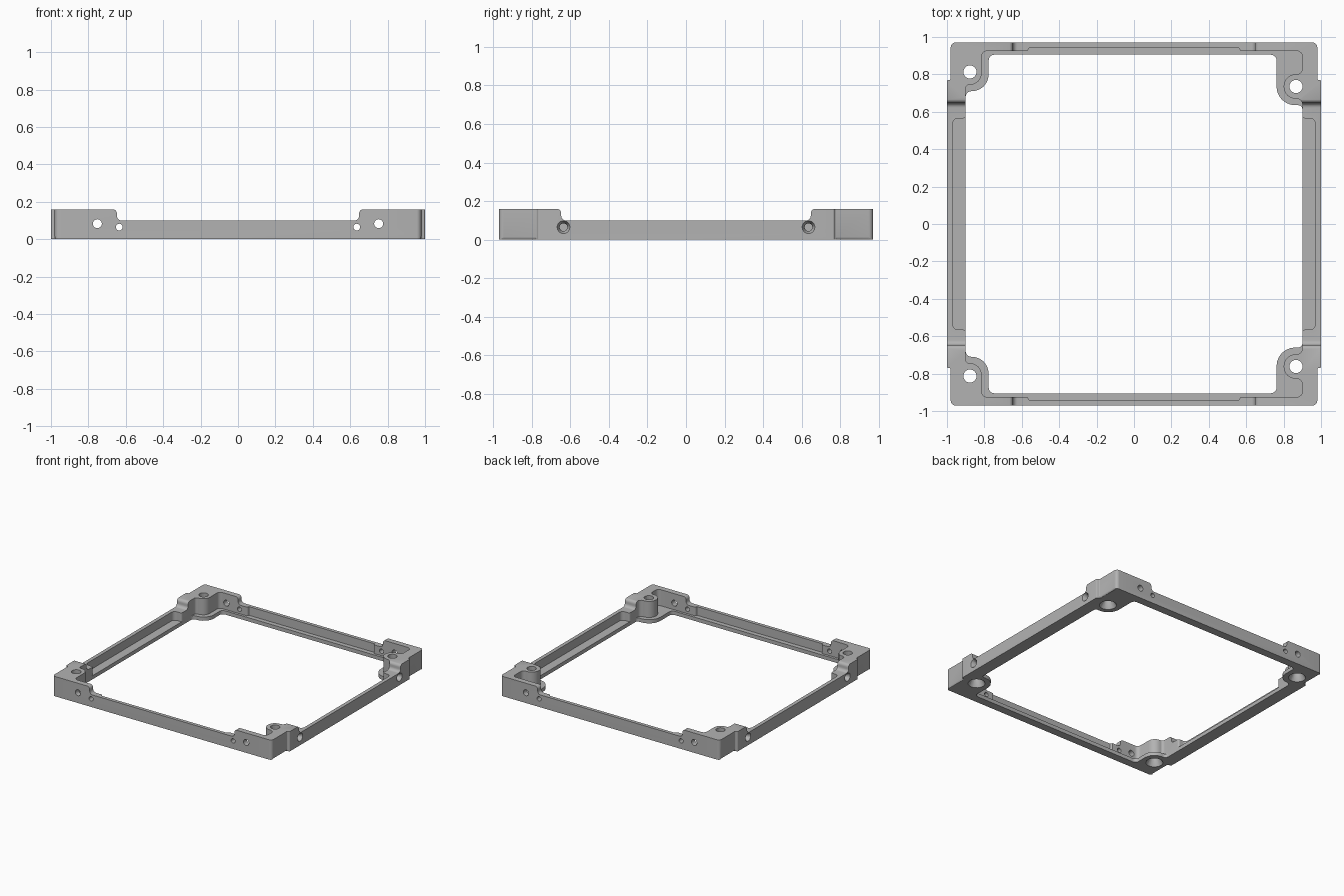
import bpy, bmesh, math
from mathutils import Vector, Matrix

cube = bpy.data.objects.get("Cube")
if cube:
    bpy.data.objects.remove(cube, do_unlink=True)

HEIGHT, RAIL, LEDGE = 0.16, 0.10, 0.03


def rounded(points, steps=6):
    """Polygon from (x, y, radius) corners, each filleted by its radius."""
    out = []
    for i, (x, y, r) in enumerate(points):
        p = Vector((x, y))
        a = (Vector(points[i - 1][:2]) - p).normalized()
        b = (Vector(points[(i + 1) % len(points)][:2]) - p).normalized()
        if r <= 0:
            out.append(p)
            continue
        half = a.angle(b) / 2
        centre = p + (a + b).normalized() * (r / math.sin(half))
        start = p + a * (r / math.tan(half)) - centre
        end = p + b * (r / math.tan(half)) - centre
        turn = end.angle_signed(start)
        for k in range(steps + 1):
            out.append(centre + Matrix.Rotation(turn * k / steps, 2) @ start)
    return out


def prism(name, outline, low, high, place):
    """Extrude an outline; place maps (u, v, w) to x, y, z."""
    bm = bmesh.new()
    bottom = [bm.verts.new(place(p.x, p.y, low)) for p in outline]
    top = [bm.verts.new(place(p.x, p.y, high)) for p in outline]
    bm.faces.new(bottom)
    bm.faces.new(top)
    n = len(outline)
    for i in range(n):
        j = (i + 1) % n
        bm.faces.new((bottom[i], bottom[j], top[j], top[i]))
    bmesh.ops.recalc_face_normals(bm, faces=bm.faces)
    return finish(name, bm)


def finish(name, bm):
    mesh = bpy.data.meshes.new(name)
    bm.to_mesh(mesh)
    bm.free()
    obj = bpy.data.objects.new(name, mesh)
    bpy.context.collection.objects.link(obj)
    return obj


def drill(name, start, end, r1, r2):
    """Cylinder or cone cutter between two points."""
    a, b = Vector(start), Vector(end)
    bm = bmesh.new()
    spin = (b - a).to_track_quat('Z', 'Y').to_matrix().to_4x4()
    bmesh.ops.create_cone(bm, cap_ends=True, segments=24, radius1=r1, radius2=r2,
                          depth=(b - a).length,
                          matrix=Matrix.Translation((a + b) / 2) @ spin)
    return finish(name, bm)


def cut(target, cutter):
    cutter.hide_render = True
    mod = target.modifiers.new("cut", 'BOOLEAN')
    mod.operation, mod.solver, mod.object = 'DIFFERENCE', 'EXACT', cutter
    bpy.context.view_layer.objects.active = target
    bpy.ops.object.modifier_apply(modifier=mod.name)
    bpy.data.objects.remove(cutter, do_unlink=True)


def flip(points):
    return [(x, -y, r) for x, y, r in reversed(points)]


def upright(u, v, w):
    return (u, v, w)


# Outer block, with its four corners stepped in at the sides
quarter = [(1.0, 0.77, 0.009), (0.98, 0.77, 0.009), (0.98, 0.97, 0.025)]
right = flip(quarter) + quarter
outer = right + [(-x, y, r) for x, y, r in reversed(right)]
frame = prism("corner_frame", rounded(outer), 0, HEIGHT, upright)

# Rounded lower edges on the stepped-in corner sides
bm = bmesh.new()
bm.from_mesh(frame.data)
lower = [e for e in bm.edges
         if all(v.co.z < 0.001 and abs(abs(v.co.x) - 0.98) < 0.001 for v in e.verts)]
bmesh.ops.bevel(bm, geom=lower, offset=0.015, segments=3, profile=0.5, affect='EDGES')
bm.to_mesh(frame.data)
bm.free()


# Opening above the ledge, wrapping round the screw bosses
def boss_side(s):
    return [(0.97, 0.565, 0.03), (0.9, 0.565, 0.015), (0.9, 0.67 + s, 0.03),
            (0.8, 0.67 + s, 0.064), (0.8, 0.8 + s, 0.064), (0.9, 0.8 + s, 0.03),
            (0.9, 0.925, 0.03), (0.57, 0.925, 0.004), (0.56, 0.942, 0.004)]


solid_side = [(-0.56, 0.942, 0.004), (-0.57, 0.925, 0.004), (-0.815, 0.925, 0.03),
              (-0.815, 0.745, 0.06), (-0.9, 0.745, 0.02),
              (-0.9, 0.565, 0.015), (-0.97, 0.565, 0.03)]
upper = (boss_side(0) + solid_side + flip(solid_side) + flip(boss_side(0.027)))
cut(frame, prism("upper_opening", rounded(upper), LEDGE, 0.3, upright))


# Main opening through the ledge
def lobe_right(s):
    return [(0.9, 0.635 + s, 0.02), (0.762, 0.635 + s, 0.1), (0.762, 0.905, 0.03)]


lobe_left = [(-0.777, 0.905, 0.03), (-0.777, 0.71, 0.09), (-0.9, 0.71, 0.03)]
lower = lobe_right(0) + lobe_left + flip(lobe_left) + flip(lobe_right(0.025))
cut(frame, prism("main_opening", rounded(lower), -0.1, 0.3, upright))

# Lowered rails between the corners, on both axes
half = [(0.647, RAIL, 0.025), (0.647, HEIGHT + 0.001, 0.025),
        (0.72, HEIGHT + 0.001, 0), (0.72, 0.3, 0)]
step = rounded(half + [(-x, z, r) for x, z, r in reversed(half)])
cut(frame, prism("rail_x", step, -1.2, 1.2, lambda u, v, w: (u, w, v)))
cut(frame, prism("rail_y", step, -1.2, 1.2, lambda u, v, w: (w, u, v)))

# Vertical screw holes, countersunk from below
for x, y in ((-0.877, 0.813), (-0.877, -0.813), (0.866, 0.735), (0.866, -0.762)):
    cut(frame, drill("screw_hole", (x, y, -0.1), (x, y, 0.3), 0.035, 0.035))
    cut(frame, drill("countersink", (x, y, -0.002), (x, y, 0.05), 0.064, 0.034))

# Holes through the front and back walls, and countersunk side holes
for s in (-1, 1):
    for x, z, r in ((0.752, 0.083, 0.024), (0.635, 0.065, 0.018)):
        cut(frame, drill("wall_hole", (s * x, -1.2, z), (s * x, 1.2, z), r, r))
    for y in (-0.635, 0.635):
        cut(frame, drill("side_hole", (s * 1.1, y, 0.065), (s * 0.93, y, 0.065), 0.02, 0.02))
        cut(frame, drill("side_sink", (s * 1.002, y, 0.065), (s * 0.97, y, 0.065), 0.034, 0.019))

# Plain grey finish
grey = bpy.data.materials.new("matte_grey")
grey.use_nodes = True
colour = (0.45, 0.45, 0.45, 1)
grey.diffuse_color = colour
grey.node_tree.nodes["Principled BSDF"].inputs["Base Color"].default_value = colour
frame.data.materials.clear()
frame.data.materials.append(grey)

bpy.ops.object.select_all(action='DESELECT')
frame.select_set(True)
bpy.context.view_layer.objects.active = frame
bpy.ops.object.shade_smooth_by_angle(angle=math.radians(30))
